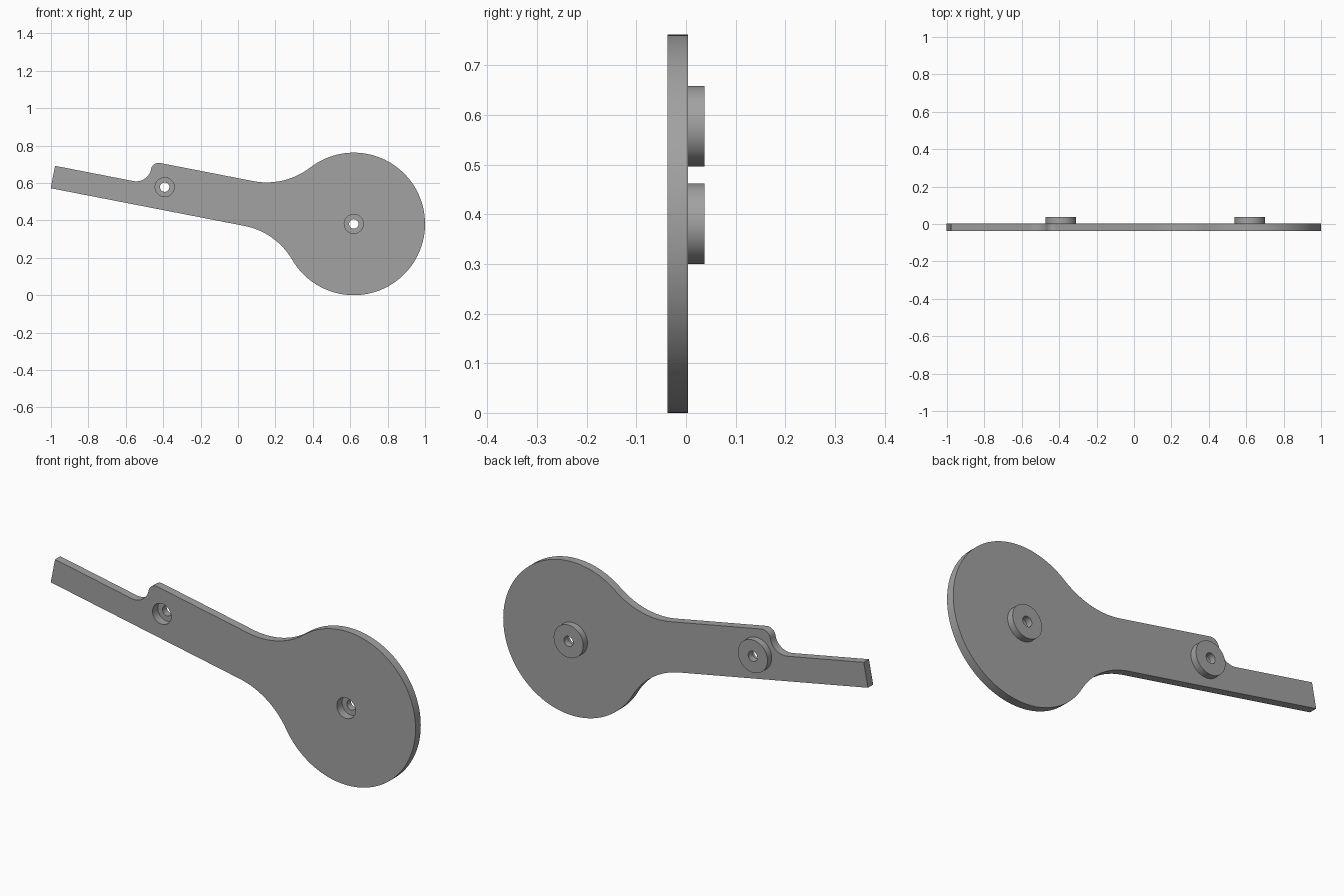
import bpy, bmesh
from math import sin, cos, pi, sqrt, atan2, radians
from mathutils import Vector, Matrix

cube = bpy.data.objects.get("Cube")
if cube:
    bpy.data.objects.remove(cube, do_unlink=True)

GREY = (0.36, 0.36, 0.36, 1)
grey = bpy.data.materials.new("plain grey")
grey.use_nodes = True
grey.diffuse_color = GREY
grey.node_tree.nodes["Principled BSDF"].inputs["Base Color"].default_value = GREY

# Main sizes: u runs along the arm from the disc centre, v across it
DISC, HALF, FILLET = 0.381, 0.122, 0.38
END, STEP = -1.627, -1.12
NOTCH, CORNER = 0.08, 0.042
PIVOT = -1.03
CENTRE = Vector((0.619, 0.381))
TILT = Matrix.Rotation(radians(-11), 2)
FRONT, MID, BACK = -0.037, 0.004, 0.037


def arc(u, v, r, a0, a1, n):
    return [(u + r * cos(a0 + (a1 - a0) * i / n),
             v + r * sin(a0 + (a1 - a0) * i / n)) for i in range(n + 1)]


def circle(u, r, n=64):
    return arc(u, 0, r, 0, 2 * pi, n)[:-1]


def extruded(name, loops, y0, y1):
    """Fill the outline with its holes and extrude it from y0 to y1."""
    curve = bpy.data.curves.new(name, "CURVE")
    curve.dimensions = "2D"
    curve.fill_mode = "BOTH"
    curve.extrude = (y1 - y0) / 2
    for loop in loops:
        spline = curve.splines.new("POLY")
        spline.points.add(len(loop) - 1)
        for point, uv in zip(spline.points, loop):
            p = CENTRE + TILT @ Vector(uv)
            point.co = (p.x, p.y, 0, 1)
        spline.use_cyclic_u = True
    obj = bpy.data.objects.new(name, curve)
    bpy.context.collection.objects.link(obj)
    bpy.ops.object.select_all(action="DESELECT")
    obj.select_set(True)
    bpy.context.view_layer.objects.active = obj
    bpy.ops.object.convert(target="MESH")
    obj = bpy.context.view_layer.objects.active
    bm = bmesh.new()
    bm.from_mesh(obj.data)
    bmesh.ops.remove_doubles(bm, verts=bm.verts, dist=1e-5)
    bm.transform(Matrix.Translation((0, (y0 + y1) / 2, 0)) @ Matrix.Rotation(pi / 2, 4, "X"))
    bmesh.ops.recalc_face_normals(bm, faces=bm.faces)
    bm.to_mesh(obj.data)
    bm.free()
    obj.data.materials.clear()
    obj.data.materials.append(grey)
    bpy.ops.object.shade_smooth_by_angle(angle=radians(30))


# Fillets tangent to both the disc and the arm edges
fv = HALF + FILLET
fu = -sqrt((DISC + FILLET) ** 2 - fv ** 2)
touch = atan2(fv, -fu)

outline = arc(0, 0, DISC, touch - pi, pi - touch, 96)
outline += arc(fu, fv, FILLET, -touch, -pi / 2, 24)[1:]
outline += arc(STEP + CORNER, HALF - CORNER, CORNER, pi / 2, pi, 12)
outline += arc(STEP - NOTCH, NOTCH, NOTCH, 0, -pi / 2, 16)[1:]
outline += [(END, 0), (END, -HALF)]
outline += arc(fu, -fv, FILLET, pi / 2, touch, 24)[:-1]

# Flat lever plate with two wide pockets
extruded("lever_plate", [outline, circle(0, 0.051), circle(PIVOT, 0.051)], FRONT, MID)

# Raised bosses with narrow through holes
for name, u in (("disc_boss", 0), ("arm_boss", PIVOT)):
    extruded(name, [circle(u, 0.081), circle(u, 0.025)], MID, BACK)
